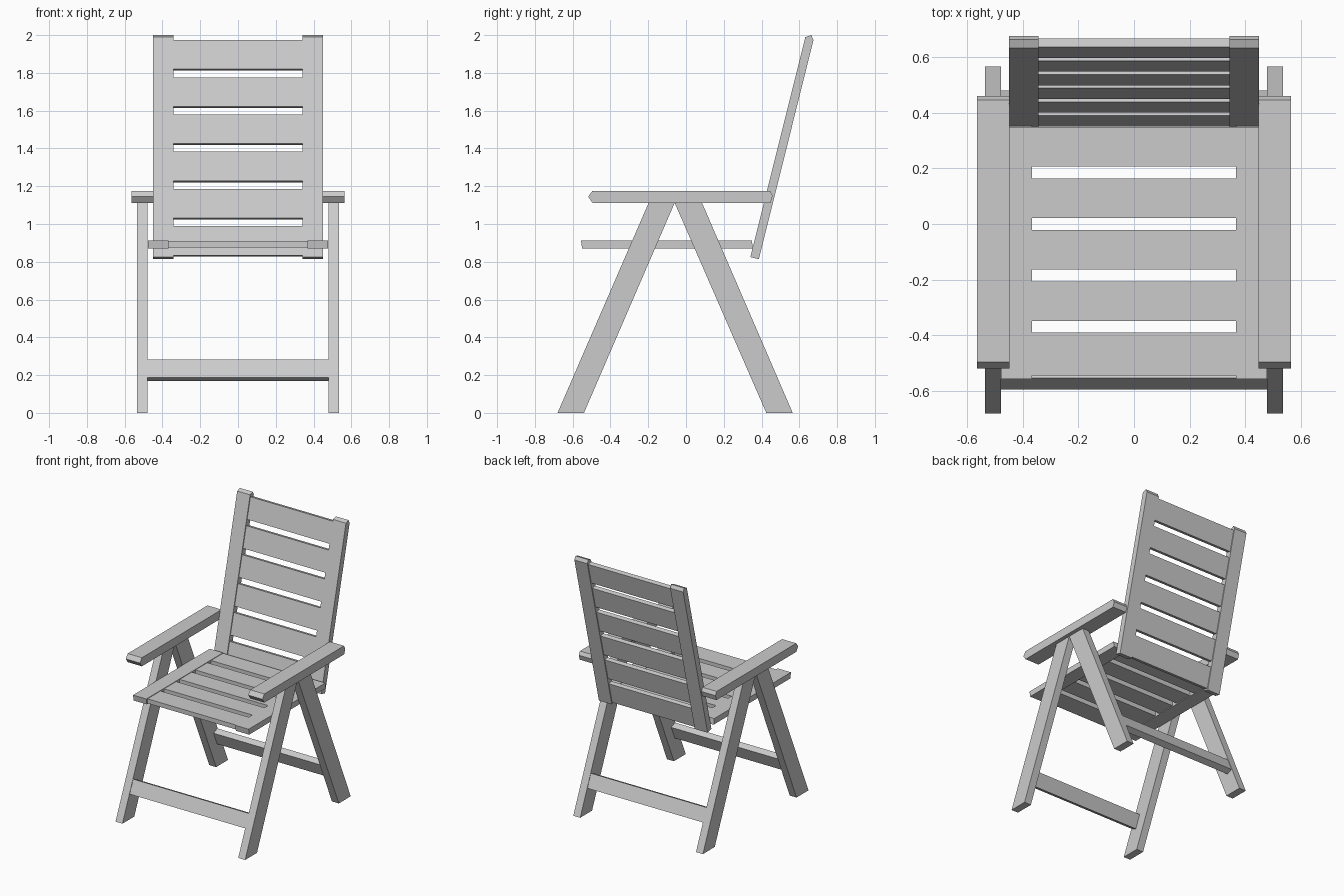
import bpy, bmesh
from mathutils import Vector

if "Cube" in bpy.data.objects:
    bpy.data.objects.remove(bpy.data.objects["Cube"])


def prism(name, profile, x0, x1):
    """Extrude a (y, z) profile from x0 to x1."""
    bm = bmesh.new()
    face = bm.faces.new([bm.verts.new((x0, y, z)) for y, z in profile])
    ext = bmesh.ops.extrude_face_region(bm, geom=[face])
    moved = [g for g in ext["geom"] if isinstance(g, bmesh.types.BMVert)]
    bmesh.ops.translate(bm, verts=moved, vec=(x1 - x0, 0, 0))
    bmesh.ops.recalc_face_normals(bm, faces=bm.faces)
    mesh = bpy.data.meshes.new(name)
    bm.to_mesh(mesh)
    bm.free()
    obj = bpy.data.objects.new(name, mesh)
    bpy.context.collection.objects.link(obj)
    return obj


def pair(name, profile, x0, x1):
    """Same part on both sides of the chair."""
    prism("right_" + name, profile, x0, x1)
    prism("left_" + name, profile, -x1, -x0)


def tilted(origin, up, pts):
    """Map (thickness, height) points onto a leaning frame in the y-z plane."""
    o, u = Vector(origin), Vector(up).normalized()
    n = Vector((u.y, -u.x))
    return [tuple(o + n * t + u * s) for t, s in pts]


def rect(a, b, c, d):
    return [(a, c), (b, c), (b, d), (a, d)]


# Crossed-out legs meeting under the armrests
pair("front_leg", [(-0.68, 0), (-0.54, 0), (-0.06, 1.112), (-0.198, 1.112)], 0.478, 0.535)
pair("back_leg", [(0.425, 0), (0.565, 0), (0.085, 1.112), (-0.06, 1.112)], 0.478, 0.535)

# Stretchers between the legs, near their outer faces
bar = rect(0.004, 0.052, 0.206, 0.311)
prism("front_stretcher", tilted((-0.68, 0), (0.482, 1.112), bar), -0.48, 0.48)
prism("back_stretcher", tilted((0.565, 0), (-0.48, 1.112),
                               [(-t, s) for t, s in bar]), -0.48, 0.48)

# Armrests with pointed ends
pair("armrest", [(-0.495, 1.112), (0.447, 1.112), (0.459, 1.15), (0.445, 1.176),
                 (-0.495, 1.176), (-0.518, 1.145)], 0.447, 0.564)

# Seat rails and slats
pair("seat_rail", [(-0.55, 0.87), (0.355, 0.87), (0.348, 0.913), (-0.556, 0.913)], 0.367, 0.477)
for i in range(5):
    y = 0.348 - 0.1845 * i
    front = y - (0.153 if i == 4 else 0.142)
    prism(f"seat_slat_{i + 1}", rect(front, y, 0.876, 0.909), -0.37, 0.37)

# Reclined backrest: stiles with peaked tops, recessed slats
origin, lean = (0.341, 0.825), (0.242, 0.970)
pair("back_stile", tilted(origin, lean, [(0, 0), (0.046, 0), (0.046, 1.196),
                                         (0.028, 1.218), (0, 1.2)]), 0.342, 0.449)
for i in range(6):
    s = 1.1855 - 0.203 * i
    prism(f"back_slat_{i + 1}", tilted(origin, lean, rect(0.007, 0.039, s - 0.159, s)), -0.346, 0.346)
